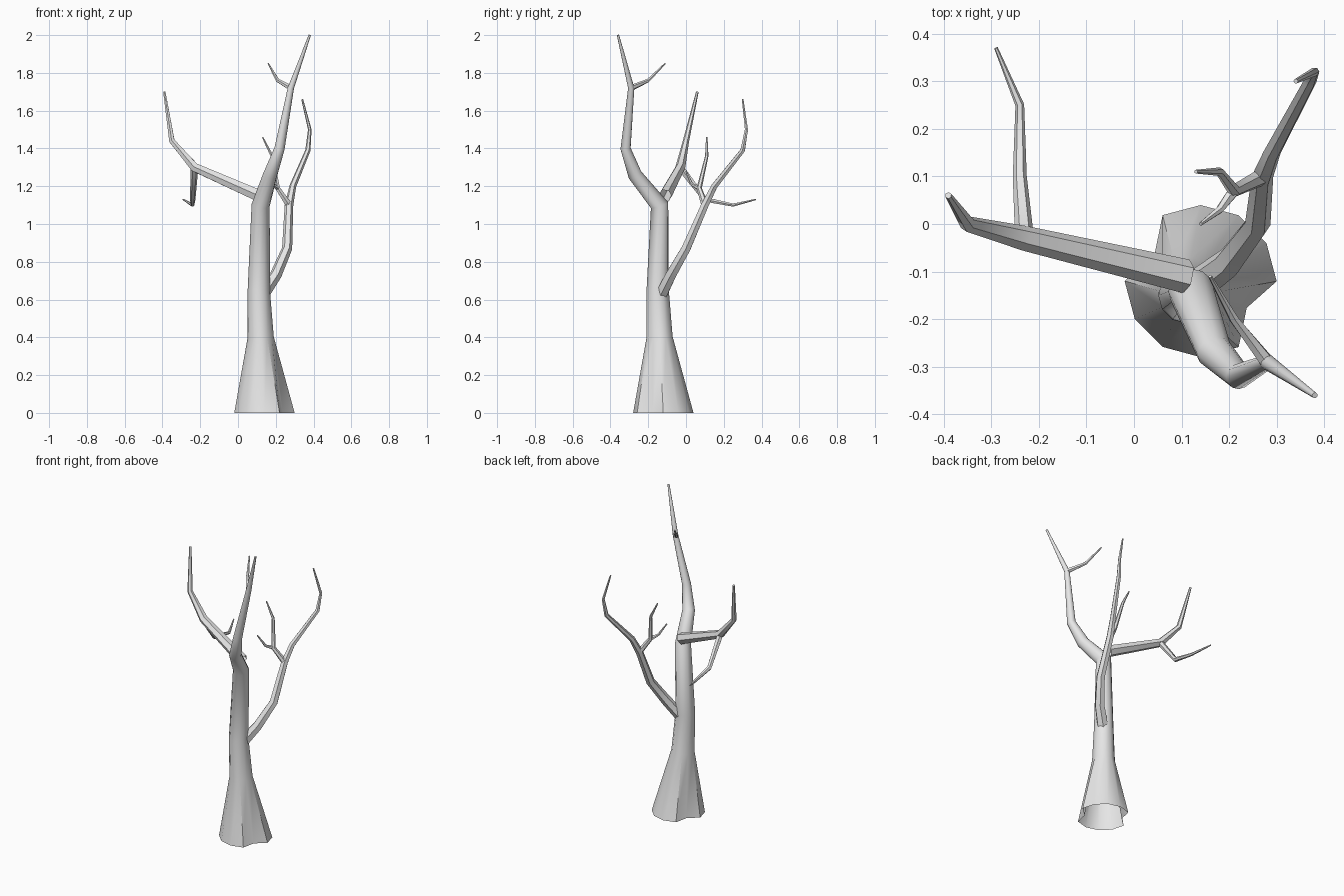
import bpy, bmesh, math
from mathutils import Vector

cube = bpy.data.objects.get("Cube")
if cube:
    bpy.data.objects.remove(cube, do_unlink=True)

bark = bpy.data.materials.new("grey bark")
bark.use_nodes = True
grey = (0.8, 0.8, 0.8, 1)
bark.diffuse_color = grey
bark.node_tree.nodes["Principled BSDF"].inputs["Base Color"].default_value = grey

ALONG_X = Vector((1, 0, 0))
ALONG_Y = Vector((0, 1, 0))
ROUND = [1] * 6
# Flared foot with a notch on two opposite sides
FLARED = [1.4 if corner % 6 == 5 else 2 for corner in range(12)]


def cross_section(centre, direction, reference, radii):
    """Corner positions of one ring lying square to the direction."""
    side = (reference - direction * reference.dot(direction)).normalized()
    up = direction.cross(side)
    corners = []
    for index, radius in enumerate(radii):
        angle = math.tau * index / len(radii)
        corners.append(centre + (side * math.cos(angle) + up * math.sin(angle)) * radius)
    return corners


def limb(name, path, thick, thin, reference=ALONG_X, foot=ROUND):
    """Evenly tapered tube along a path, open at its start; returns the path."""
    points = [Vector(point) for point in path]
    last = len(points) - 1
    bm = bmesh.new()
    rings = []
    for index, point in enumerate(points):
        # Each ring lies across the bisector of its neighbouring segments
        before = (point - points[max(index - 1, 0)]).normalized()
        after = (points[min(index + 1, last)] - point).normalized()
        direction = (before + after).normalized()
        radius = thick + (thin - thick) * index / last
        radii = [radius * (1 if index else factor) for factor in foot]
        corners = cross_section(point, direction, reference, radii)
        if index == 0 and foot is FLARED:
            # The foot stands flat on the ground
            for corner in corners:
                corner.z = 0
        rings.append([bm.verts.new(corner) for corner in corners])
    for lower, upper in zip(rings, rings[1:]):
        for corner in range(len(foot)):
            previous = corner - 1
            bm.faces.new((lower[previous], lower[corner], upper[corner], upper[previous]))
    bm.faces.new(rings[-1])

    mesh = bpy.data.meshes.new(name)
    bm.to_mesh(mesh)
    bm.free()
    mesh.materials.append(bark)
    obj = bpy.data.objects.new(name, mesh)
    bpy.context.collection.objects.link(obj)
    bpy.ops.object.select_all(action='DESELECT')
    obj.select_set(True)
    bpy.context.view_layer.objects.active = obj
    bpy.ops.object.shade_smooth_by_angle(angle=math.radians(50))
    return points


# Trunk, leaning forward to the highest tip
trunk = limb("trunk", [
    (0.14, -0.12, 0), (0.12, -0.14, 0.4), (0.11, -0.15, 0.65), (0.12, -0.14, 1.1),
    (0.17, -0.27, 1.26), (0.22, -0.32, 1.4), (0.28, -0.29, 1.72), (0.38, -0.36, 2),
], 0.08, 0.006, foot=FLARED)
limb("upper_twig", [
    trunk[-2], (0.21, -0.2, 1.76), (0.16, -0.11, 1.85),
], 0.016, 0.004, ALONG_Y)

# Long limb reaching to the right, with a drooping twig
right_limb = limb("right_limb", [
    (0.11, -0.11, 1.15), (-0.23, -0.03, 1.3), (-0.35, 0, 1.44), (-0.39, 0.06, 1.7),
], 0.036, 0.007, ALONG_Y)
limb("drooping_twig", [
    right_limb[1], (-0.24, 0.1, 1.13), (-0.24, 0.25, 1.1), (-0.29, 0.37, 1.13),
], 0.02, 0.004)

# Limb rising toward the back, with a forked twig
back_limb = limb("back_limb", [
    (0.12, -0.14, 0.61), (0.2, -0.08, 0.73), (0.26, 0, 0.87), (0.27, 0.1, 1.1),
    (0.29, 0.15, 1.2), (0.37, 0.3, 1.39), (0.38, 0.32, 1.5), (0.34, 0.3, 1.66),
], 0.036, 0.005)
back_twig = limb("back_twig", [
    back_limb[3], (0.21, 0.07, 1.19), (0.18, 0.11, 1.36), (0.13, 0.11, 1.46),
], 0.019, 0.004, ALONG_Y)
limb("back_twig_fork", [
    back_twig[1], (0.18, 0.03, 1.21), (0.14, 0, 1.28),
], 0.013, 0.004, ALONG_Y)
